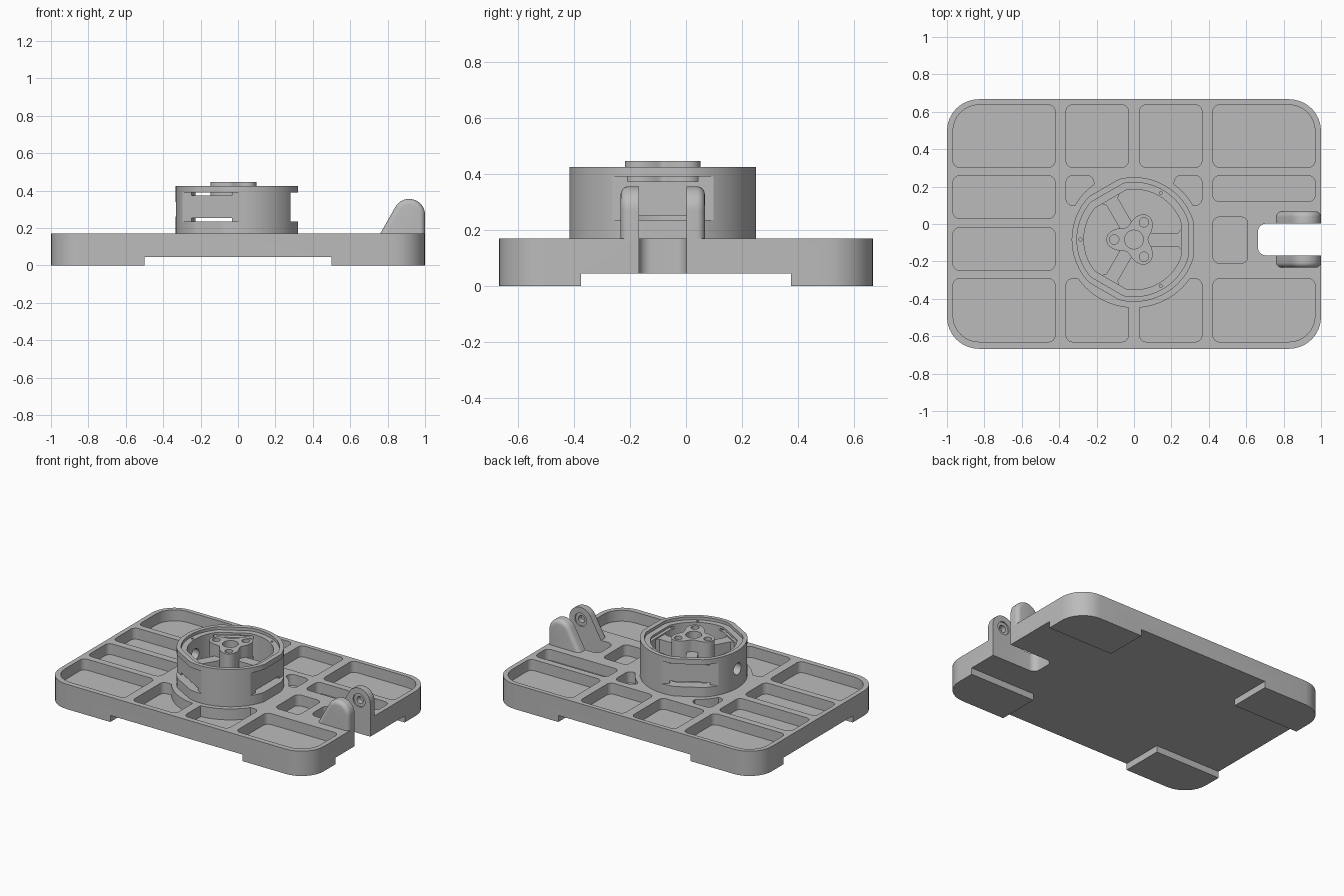
import bpy, bmesh
from math import sin, cos, pi, radians
from mathutils import Matrix, Vector

if "Cube" in bpy.data.objects:
    bpy.data.objects.remove(bpy.data.objects["Cube"])

grey = bpy.data.materials.new("plain grey")
grey.use_nodes = True
grey.diffuse_color = (0.5, 0.5, 0.5, 1)
grey.node_tree.nodes["Principled BSDF"].inputs["Base Color"].default_value = (0.5, 0.5, 0.5, 1)

CY = -0.083            # y of the ring centre and of the hinge slot
TOP = 0.17             # deck height
THIRDS = [radians(a) for a in (0, 120, 240)]
LOBES = [a + pi for a in THIRDS]
CENTRE = Matrix.Translation((0, CY, 0))


def turned(a):
    return CENTRE @ Matrix.Rotation(a, 4, 'Z')


def circle(r, x=0, y=0, n=32):
    return [(x + r * cos(2 * pi * i / n), y + r * sin(2 * pi * i / n)) for i in range(n)]


def polar(radius, n=144):
    return [(radius(2 * pi * i / n) * cos(2 * pi * i / n),
             radius(2 * pi * i / n) * sin(2 * pi * i / n)) for i in range(n)]


def flatted(r, d):
    """Circle of radius r with three flats at distance d."""
    return polar(lambda a: min(r, d / max(cos(a - t) for t in THIRDS)))


def box(x0, x1, y0, y1):
    return [(x0, y0), (x1, y0), (x1, y1), (x0, y1)]


def round_rect(x0, x1, y0, y1, r=0.035, outer=None, corner=None):
    """Rounded rectangle; one corner may take the larger outer radius."""
    pts = []
    for k, (sx, sy) in enumerate([(1, 1), (-1, 1), (-1, -1), (1, -1)]):
        q = outer if corner == (sx, sy) else r
        cx = x1 - q if sx > 0 else x0 + q
        cy = y1 - q if sy > 0 else y0 + q
        for i in range(9):
            a = k * pi / 2 + i * pi / 16
            pts.append((cx + q * cos(a), cy + q * sin(a)))
    return pts


def make(name, *prisms):
    """Object from prisms given as (outline, low, high, optional matrix)."""
    bm = bmesh.new()
    for outline, z0, z1, *m in prisms:
        m = m[0] if m else Matrix()
        lo, hi = [[bm.verts.new(m @ Vector((x, y, z))) for x, y in outline] for z in (z0, z1)]
        bm.faces.new(lo[::-1])
        bm.faces.new(hi)
        for i in range(len(lo)):
            j = (i + 1) % len(lo)
            bm.faces.new((lo[i], lo[j], hi[j], hi[i]))
    bmesh.ops.recalc_face_normals(bm, faces=bm.faces)
    mesh = bpy.data.meshes.new(name)
    bm.to_mesh(mesh)
    bm.free()
    mesh.materials.append(grey)
    ob = bpy.data.objects.new(name, mesh)
    bpy.context.collection.objects.link(ob)
    return ob


def combine(ob, other, op='DIFFERENCE'):
    mod = ob.modifiers.new("cut", 'BOOLEAN')
    mod.object, mod.operation, mod.solver = other, op, 'EXACT'
    dg = bpy.context.evaluated_depsgraph_get()
    mesh = bpy.data.meshes.new_from_object(ob.evaluated_get(dg))
    ob.modifiers.clear()
    ob.data = mesh
    bpy.data.objects.remove(other)


def smooth(ob):
    bpy.ops.object.select_all(action='DESELECT')
    ob.select_set(True)
    bpy.context.view_layer.objects.active = ob
    bpy.ops.object.shade_smooth_by_angle(angle=radians(30))


# Base plate, with a cross-shaped relief underneath that leaves four feet
base = make("base_plate", (round_rect(-1, 1, -0.667, 0.667, 0.17), 0, TOP))
relief = make("relief", (box(-0.5, 0.5, -1, 1), -0.1, 0.045))
combine(base, relief)
combine(base, make("relief", (box(-1.2, 1.2, -0.375, 0.375), -0.1, 0.045)))

# Lightening pockets, kept clear of the ring
pockets = []
for s in (-1, 1):
    x0, x1 = sorted((s * 0.422, s * 0.968))
    m0, m1 = sorted((s * 0.03, s * 0.363))
    t0, t1 = sorted((s * 0.215, s * 0.363))
    pockets += [round_rect(x0, x1, 0.303, 0.637, outer=0.14, corner=(s, 1)),
                round_rect(x0, x1, -0.63, -0.293, outer=0.14, corner=(s, -1)),
                round_rect(m0, m1, 0.303, 0.637),
                round_rect(m0, m1, -0.63, -0.293),
                round_rect(t0, t1, 0.1, 0.258)]
pockets += [round_rect(-0.968, -0.422, 0.03, 0.258),
            round_rect(-0.968, -0.422, -0.247, -0.02),
            round_rect(0.422, 0.968, 0.12, 0.258),
            round_rect(0.422, 0.608, -0.21, 0.037)]
cutter = make("pockets", *[(p, 0.095, 0.3) for p in pockets])
combine(cutter, make("keep_clear", (circle(0.365, n=96), 0, 0.5, CENTRE)))
combine(base, cutter)

# Hinge slot in the right-hand edge
combine(base, make("slot", (round_rect(0.662, 1.2, CY - 0.085, CY + 0.085, 0.045), -0.1, 0.4)))
smooth(base)

# Ring housing with stepped rim, three flat windows and strap slots
ring = make("ring_housing", (flatted(0.333, 0.32), TOP - 0.01, 0.425, CENTRE))
combine(ring, make("cavity", (flatted(0.268, 0.25), 0.2, 0.6, CENTRE)))
combine(ring, make("rim_step", (flatted(0.305, 0.288), 0.405, 0.6, CENTRE)))
combine(ring, make("windows", *[(box(0.28, 0.4, -0.3, 0.3), 0.235, 0.39, turned(a)) for a in THIRDS]))
for z in (0.235, 0.373):
    combine(ring, make("strap_slots", *[(box(0.2, 0.29, -0.125, 0.125), z, z + 0.017, turned(a))
                                        for a in THIRDS]))
combine(ring, make("rim_holes", *[(circle(0.008, 0.286, n=12), 0.36, 0.5, turned(a)) for a in LOBES]))
sideways = CENTRE @ Matrix.Translation((0, 0, 0.3)) @ Matrix.Rotation(-pi / 2, 4, 'Y')
combine(ring, make("cable_hole", (circle(0.04), 0.2, 0.4, sideways)))
smooth(ring)

# Three-lobed hub with bolt holes, carried on three arms
hub = make("hub", (polar(lambda a: 0.112 + 0.036 * cos(3 * (a - pi))), 0.26, 0.445, CENTRE))
combine(hub, make("hub_holes", (circle(0.05), 0.1, 0.6, CENTRE),
                  *[(circle(0.025, 0.106), 0.1, 0.6, turned(a)) for a in LOBES]))
smooth(hub)
for i, a in enumerate(THIRDS):
    arm = [(0.07, -0.036), (0.235, -0.036), (0.255, -0.06),
           (0.255, 0.06), (0.235, 0.036), (0.07, 0.036)]
    make(f"hub_arm_{i + 1}", (arm, 0.262, 0.365, turned(a)))

# Hinge ears: rounded outer edges, counterbored pin hole on the inner side
EAR_X, EAR_Z, EAR_R = 0.915, 0.27, 0.085
outline = [(0.755, TOP - 0.01), (1, TOP - 0.01)]
outline += [(EAR_X + EAR_R * cos(radians(a)), EAR_Z + EAR_R * sin(radians(a))) for a in range(0, 151, 6)]
for name, s in (("back_hinge_ear", 1), ("front_hinge_ear", -1)):
    # maps outline x, y to x, z and depth to the outward y direction
    m = Matrix(((1, 0, 0, 0), (0, 0, s, CY), (0, 1, 0, 0), (0, 0, 0, 1)))
    ear = make(name, (outline, 0.085, 0.15, m))
    bm = bmesh.new()
    bm.from_mesh(ear.data)
    rim = [e for e in bm.edges if all(abs(v.co.y - CY) > 0.14 for v in e.verts)
           and max(v.co.z for v in e.verts) > TOP]
    bmesh.ops.bevel(bm, geom=rim, offset=0.028, segments=5, profile=0.5, affect='EDGES')
    bm.to_mesh(ear.data)
    bm.free()
    combine(ear, make("counterbore", (circle(0.045, EAR_X, EAR_Z), 0.05, 0.095, m)))
    combine(ear, make("pin_hole", (circle(0.024, EAR_X, EAR_Z), 0.05, 0.13, m)))
    smooth(ear)
